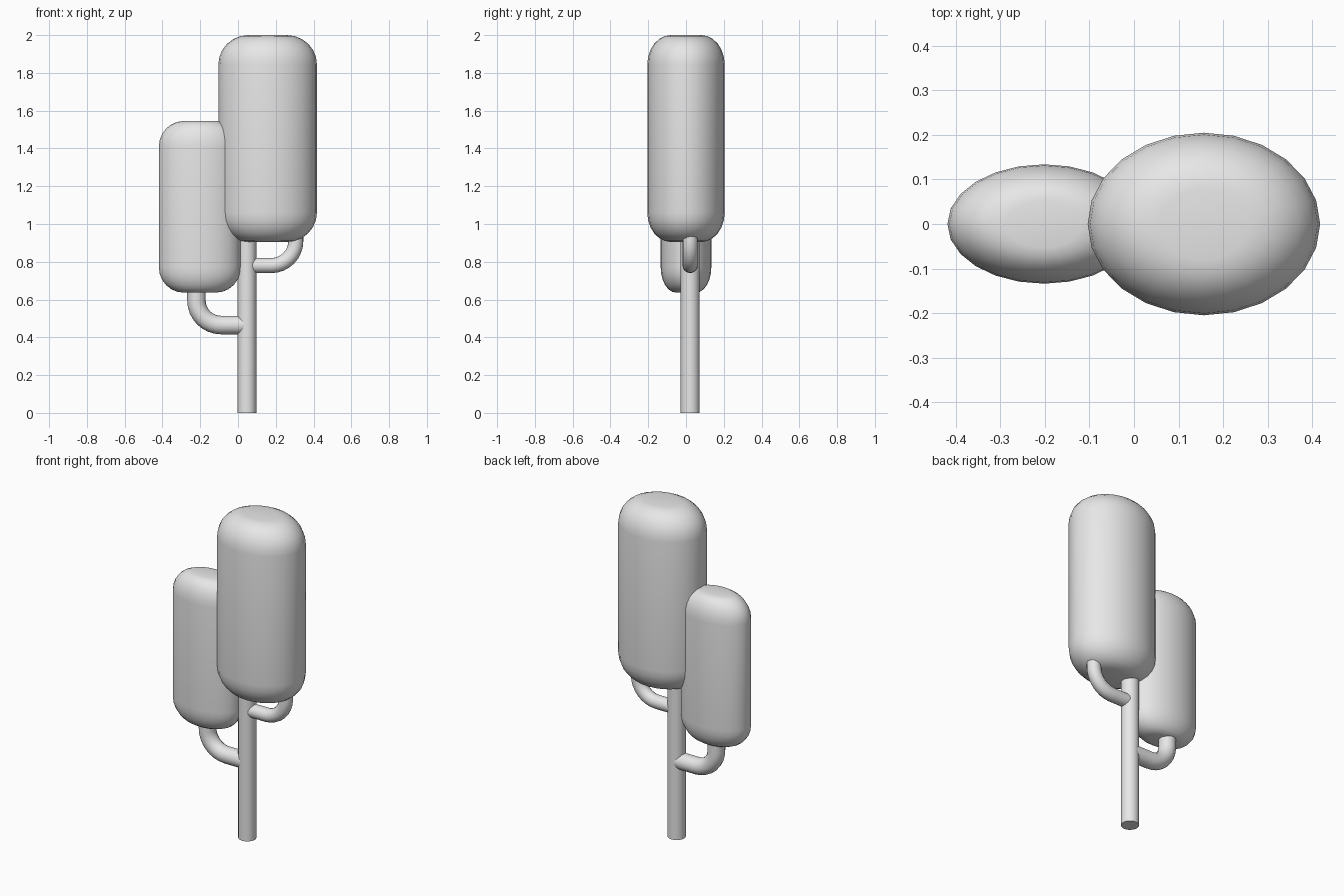
import bpy, bmesh
from math import sin, cos, pi, radians
from mathutils import Vector

cube = bpy.data.objects.get("Cube")
if cube:
    bpy.data.objects.remove(cube)

grey = bpy.data.materials.new("plain grey")
grey.use_nodes = True
colour = (0.8, 0.8, 0.8, 1)
grey.diffuse_color = colour
grey.node_tree.nodes["Principled BSDF"].inputs["Base Color"].default_value = colour


def build(name, rings):
    """Join equal rings of points into a closed, smooth-shaded skin."""
    bm = bmesh.new()
    loops = [[bm.verts.new(p) for p in ring] for ring in rings]
    n = len(loops[0])
    for a, b in zip(loops, loops[1:]):
        for i in range(n):
            j = (i + 1) % n
            bm.faces.new((a[i], a[j], b[j], b[i]))
    bm.faces.new(loops[0])
    bm.faces.new(loops[-1])
    bmesh.ops.recalc_face_normals(bm, faces=bm.faces)
    mesh = bpy.data.meshes.new(name)
    bm.to_mesh(mesh)
    bm.free()
    mesh.materials.append(grey)
    obj = bpy.data.objects.new(name, mesh)
    bpy.context.collection.objects.link(obj)
    bpy.ops.object.select_all(action="DESELECT")
    obj.select_set(True)
    bpy.context.view_layer.objects.active = obj
    bpy.ops.object.shade_smooth_by_angle(angle=radians(40))


def ellipse(x, y, z, rx, ry, n=24):
    return [Vector((x + rx * cos(2 * pi * i / n), y + ry * sin(2 * pi * i / n), z))
            for i in range(n)]


def canopy(name, x, rx, ry, bottom, top, round_height, flat, steps=6):
    """Oval column with rounded rims and flat ends."""
    profile = []
    for k in range(steps + 1):
        a = pi / 2 * k / steps
        profile.append((flat + (1 - flat) * sin(a), round_height * (1 - cos(a))))
    rings = [ellipse(x, 0, bottom + h, rx * s, ry * s) for s, h in profile]
    rings += [ellipse(x, 0, top - h, rx * s, ry * s) for s, h in reversed(profile)]
    build(name, rings)


TRUNK_X, TRUNK_Y = 0.047, 0.022


def branch(name, x, z, top, radius, bend=0.13, steps=8, n=16):
    """Tube leaving the trunk sideways, then bending upward to x."""
    side = 1 if x > TRUNK_X else -1
    path = [(TRUNK_X, z, 0)]
    for k in range(steps + 1):
        a = pi / 2 * k / steps
        path.append((x - side * bend * (1 - sin(a)), z + bend * (1 - cos(a)), a))
    path.append((x, top, pi / 2))
    rings = []
    for px, pz, a in path:
        across = Vector((-side * sin(a), 0, cos(a)))
        centre = Vector((px, TRUNK_Y, pz))
        rings.append([centre + radius * (cos(t) * across + sin(t) * Vector((0, 1, 0)))
                      for t in (2 * pi * i / n for i in range(n))])
    build(name, rings)


# Trunk
build("trunk", [ellipse(TRUNK_X, TRUNK_Y, z, 0.05, 0.05) for z in (0, 1.1)])

# Branches
branch("lower_branch", -0.22, 0.465, 0.8, 0.049)
branch("upper_branch", 0.306, 0.78, 1.1, 0.04)

# Foliage
canopy("large_canopy", 0.157, 0.261, 0.205, 0.905, 2.0, 0.155, 0.39)
canopy("small_canopy", -0.202, 0.217, 0.134, 0.637, 1.545, 0.135, 0.4)
